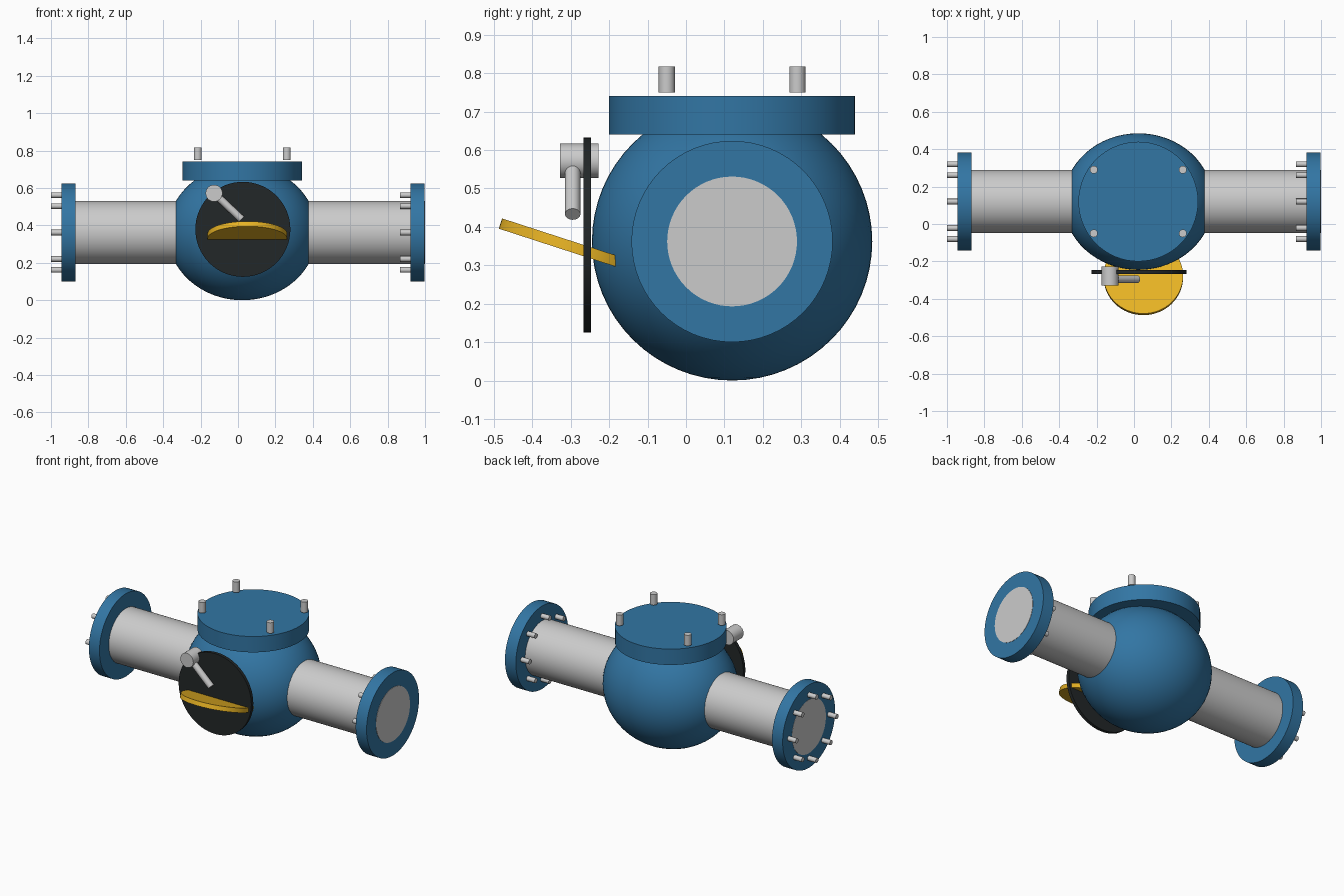
import bpy, math
from mathutils import Vector

if "Cube" in bpy.data.objects:
    bpy.data.objects.remove(bpy.data.objects["Cube"])

CX, CY, CZ = 0.023, 0.12, 0.362


def material(name, rgb):
    m = bpy.data.materials.new(name)
    m.diffuse_color = (*rgb, 1)
    m.use_nodes = True
    m.node_tree.nodes["Principled BSDF"].inputs["Base Color"].default_value = m.diffuse_color
    return m


BLUE = material("blue_paint", (0.032, 0.18, 0.37))
BLACK = material("black_plate", (0.016, 0.02, 0.021))
YELLOW = material("yellow_paint", (0.82, 0.46, 0.018))


def finish(name, mat):
    ob = bpy.context.object
    ob.name = name
    if mat:
        ob.data.materials.append(mat)
    bpy.ops.object.shade_smooth_by_angle(angle=math.radians(35))
    return ob


def rod(name, a, b, r, mat=None, sides=64):
    """Solid cylinder from point a to point b."""
    a, b = Vector(a), Vector(b)
    d = b - a
    bpy.ops.mesh.primitive_cylinder_add(
        vertices=sides, radius=r, depth=d.length, location=(a + b) / 2,
        rotation=d.to_track_quat('Z', 'Y').to_euler())
    return finish(name, mat)


# Valve body, slightly stretched along the pipe
bpy.ops.mesh.primitive_uv_sphere_add(segments=64, ring_count=32, radius=1,
                                     location=(CX, CY, CZ))
bpy.context.object.scale = (0.401, 0.365, 0.362)
bpy.ops.object.transform_apply(location=False, rotation=False, scale=True)
finish("valve_body", BLUE)

# Straight pipe through the body
rod("pipe", (-0.944, CY, CZ), (1.0, CY, CZ), 0.169)

# End flanges, each with a ring of eight bolts on its left face
for side, x0, x1, bolt_x in (("left", -0.943, -0.869, -1.0),
                             ("right", 0.922, 0.998, 0.866)):
    rod(side + "_flange", (x0, CY, CZ), (x1, CY, CZ), 0.262, BLUE)
    for i in range(8):
        t = i * math.pi / 4
        y, z = CY + 0.2 * math.cos(t), CZ + 0.2 * math.sin(t)
        rod(f"{side}_flange_bolt_{i + 1}", (bolt_x, y, z),
            (bolt_x + 0.062, y, z), 0.015, sides=24)

# Bonnet cover and its four studs
rod("bonnet_cover", (CX, CY, 0.641), (CX, CY, 0.741), 0.32, BLUE)
for sx in (-1, 1):
    for sy in (-1, 1):
        x, y = CX + 0.238 * sx, CY + 0.17 * sy
        rod("bonnet_stud", (x, y, 0.75), (x, y, 0.817), 0.021, sides=24)

# Round black front plate
rod("front_plate", (0.026, -0.247, 0.379), (0.026, -0.267, 0.379), 0.254, BLACK)

# Tilted yellow disc passing through the plate
tilt = math.radians(18)
centre = Vector((0.05, -0.281, 0.343))
half = Vector((0, math.sin(tilt), math.cos(tilt))) * 0.014
rod("yellow_disc", centre - half, centre + half, 0.2125, YELLOW)

# Lever hub and arm
rod("lever_hub", (-0.128, -0.328, 0.572), (-0.128, -0.228, 0.572), 0.045)
rod("lever_arm", (-0.128, -0.295, 0.572), (0.019, -0.295, 0.433), 0.02, sides=32)
